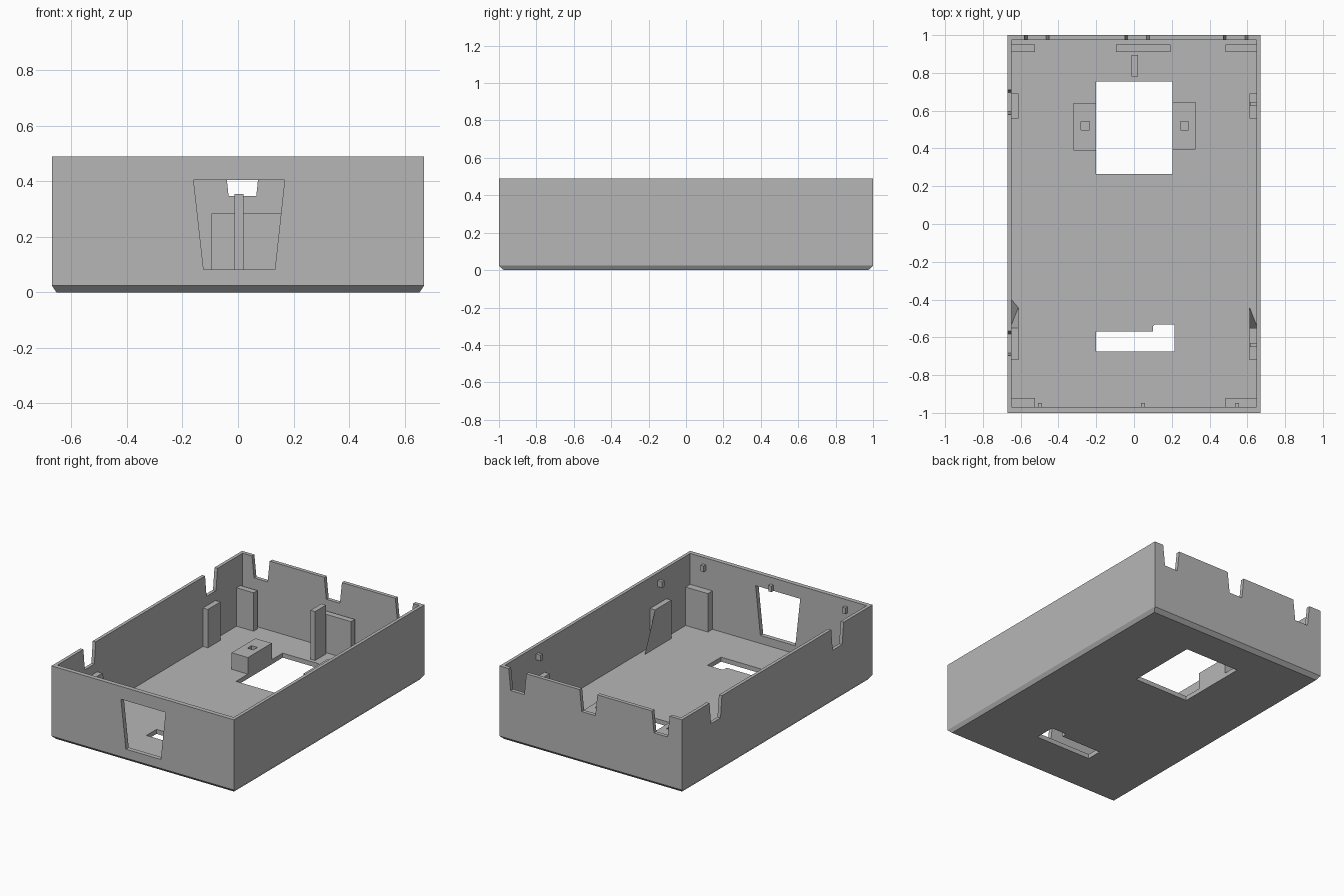
import bpy, bmesh
from mathutils import Vector

if "Cube" in bpy.data.objects:
    bpy.data.objects.remove(bpy.data.objects["Cube"])

grey = bpy.data.materials.new("light grey plastic")
grey.diffuse_color = (0.47, 0.47, 0.47, 1)
grey.use_nodes = True
grey.node_tree.nodes["Principled BSDF"].inputs["Base Color"].default_value = grey.diffuse_color

X, Y, H = 0.67, 1.0, 0.49        # outer half sizes and height
FLOOR = 0.03
BLOCK_TOP = 0.285


def finish(bm, name):
    bmesh.ops.recalc_face_normals(bm, faces=bm.faces)
    me = bpy.data.meshes.new(name)
    bm.to_mesh(me)
    bm.free()
    me.materials.append(grey)
    ob = bpy.data.objects.new(name, me)
    bpy.context.collection.objects.link(ob)
    return ob


def prism(name, pts, direction):
    """Closed polygon extruded along a vector."""
    bm = bmesh.new()
    f = bm.faces.new([bm.verts.new(p) for p in pts])
    r = bmesh.ops.extrude_face_region(bm, geom=[f], use_keep_orig=True)
    vs = [v for v in r["geom"] if isinstance(v, bmesh.types.BMVert)]
    bmesh.ops.translate(bm, verts=vs, vec=Vector(direction))
    return finish(bm, name)


def box(name, x0, x1, y0, y1, z0, z1):
    return prism(name, [(x0, y0, z0), (x1, y0, z0), (x1, y1, z0), (x0, y1, z0)],
                 (0, 0, z1 - z0))


def cut(ob, cutter):
    m = ob.modifiers.new("cut", 'BOOLEAN')
    m.operation = 'DIFFERENCE'
    m.solver = 'EXACT'
    m.object = cutter
    bpy.context.view_layer.objects.active = ob
    bpy.ops.object.modifier_apply(modifier=m.name)
    bpy.data.objects.remove(cutter, do_unlink=True)


# Tray shell: box with chamfered bottom edge
bm = bmesh.new()
rings = []
for inset_x, inset_y, z in ((0.016, 0.025, 0), (0, 0, 0.024), (0, 0, H)):
    a, b = X - inset_x, Y - inset_y
    rings.append([bm.verts.new(p) for p in
                  ((-a, -b, z), (a, -b, z), (a, b, z), (-a, b, z))])
for lo, hi in zip(rings, rings[1:]):
    for i in range(4):
        j = (i + 1) % 4
        bm.faces.new((lo[i], lo[j], hi[j], hi[i]))
bm.faces.new(rings[0])
bm.faces.new(rings[-1])
tray = finish(bm, "tray_shell")
cut(tray, box("cavity", -0.648, 0.648, -0.97, 0.975, FLOOR, 0.7))

# Openings in the floor
cut(tray, box("square_opening", -0.20, 0.205, 0.265, 0.755, -0.1, 0.1))
slot = [(-0.2, -0.675), (0.215, -0.675), (0.215, -0.533), (0.11, -0.533),
        (0.10, -0.543), (0.10, -0.57), (-0.2, -0.57)]
cut(tray, prism("slot_opening", [(x, y, -0.1) for x, y in slot], (0, 0, 0.2)))

# Trapezoid window in the front wall
cut(tray, prism("window", [(-0.124, -1.1, 0.083), (0.133, -1.1, 0.083),
                           (0.168, -1.1, 0.405), (-0.16, -1.1, 0.405)], (0, 0.2, 0)))

# Tapered notches in the back wall and the left wall
NOTCH = [(-0.05, 0.348), (0.05, 0.348), (0.066, H + 0.01), (-0.066, H + 0.01)]
for c in (-0.515, 0.016, 0.538):
    cut(tray, prism("notch", [(c + u, 0.9, z) for u, z in NOTCH], (0, 0.2, 0)))
for c in (0.645, -0.632):
    cut(tray, prism("notch", [(-0.75, c + u, z) for u, z in NOTCH], (0.15, 0, 0)))

# Corner supports
B = FLOOR - 0.005
for end, (y0, y1) in (("front", (-0.975, -0.922)), ("back", (0.91, 0.95))):
    box(end + "_left_support", -0.655, -0.523, y0, y1, B, BLOCK_TOP)
    box(end + "_right_support", 0.485, 0.655, y0, y1, B, BLOCK_TOP)
box("back_middle_support", -0.095, 0.193, 0.91, 0.95, B, BLOCK_TOP)
box("centre_post", -0.013, 0.02, 0.78, 0.895, B, 0.355)

# Side supports; the front pair has splayed feet
for side, s in (("left", -1), ("right", 1)):
    x0, x1 = sorted((s * 0.612, s * 0.655))
    box(side + "_rear_side_support", x0, x1, 0.558, 0.69, B, BLOCK_TOP)
    ob = box(side + "_front_side_support", x0, x1, -0.72, -0.55, B, BLOCK_TOP)
    for v in ob.data.vertices:
        if v.co.z < 0.1 and v.co.y > -0.6:
            if abs(v.co.x) < 0.63:
                v.co.y = -0.44
            elif s < 0:
                v.co.y = -0.39
    bm = bmesh.new()
    bm.from_mesh(ob.data)
    bmesh.ops.triangulate(bm, faces=bm.faces)
    bm.to_mesh(ob.data)
    bm.free()

# Screw mounts beside the square opening
for side, x0, y0 in (("left", -0.32, 0.39), ("right", 0.205, 0.395)):
    mount = box(side + "_mount", x0, x0 + 0.12, y0, y0 + 0.25, B, 0.14)
    cx = x0 + 0.062
    cut(mount, box("socket", cx - 0.022, cx + 0.022, 0.498, 0.542, 0.06, 0.2))

# Snap pegs on the front and right walls
for i, c in enumerate((-0.497, 0.047, 0.545)):
    box(f"front_peg_{i}", c - 0.011, c + 0.011, -0.975, -0.948, 0.405, 0.445)
for i, c in enumerate((0.635, -0.64)):
    box(f"right_peg_{i}", 0.615, 0.655, c - 0.011, c + 0.011, 0.4, 0.44)
